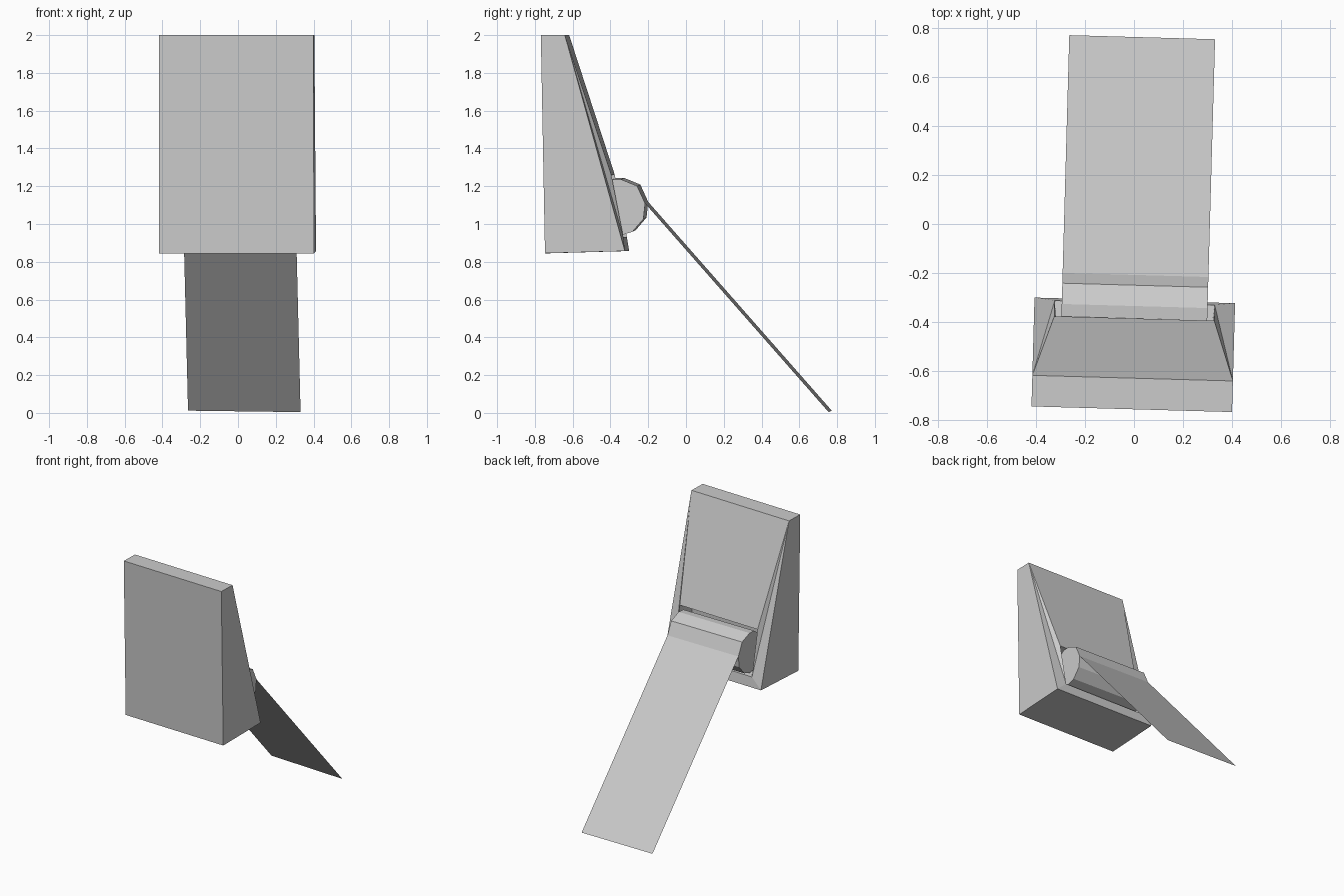
import bpy

if "Cube" in bpy.data.objects:
    bpy.data.objects.remove(bpy.data.objects["Cube"])

YAW = -0.028    # whole model is turned slightly
CX = 0.012      # local centre line
ROLL = -0.013   # slight roll of the hinge and strut


def make(name, verts, faces):
    mesh = bpy.data.meshes.new(name)
    mesh.from_pydata(verts, [], faces)
    mesh.update()
    obj = bpy.data.objects.new(name, mesh)
    obj.rotation_euler.z = YAW
    bpy.context.collection.objects.link(obj)
    return obj


def rect(half_w, bottom, top):
    """Four corners of a symmetric panel; bottom and top are (y, z)."""
    return [(CX + sx * half_w, y, z)
            for sx, (y, z) in ((-1, bottom), (1, bottom), (1, top), (-1, top))]


# Wedge body: front panel, back outline, socket rim and socket floor
rings = [
    rect(0.41, (-0.735, 0.845), (-0.757, 2.0)),
    rect(0.41, (-0.312, 0.857), (-0.63, 2.0)),
    rect(0.327, (-0.322, 0.93), (-0.386, 1.26)),
    rect(0.31, (-0.50, 0.95), (-0.50, 1.24)),
]
verts = [v for ring in rings for v in ring]
faces = [(0, 1, 2, 3), (15, 14, 13, 12)]
for r in range(3):
    a, b = r * 4, r * 4 + 4
    for i in range(4):
        j = (i + 1) % 4
        if r == 1 and i % 2:
            # bent side rims, folded from the top corner to the socket
            top, low = (2, 1) if i == 1 else (3, 0)
            t1 = (a + low, b + low, a + top)
            t2 = (b + low, b + top, a + top)
            faces += [t1[::-1], t2[::-1]] if i == 1 else [t1, t2]
        else:
            faces.append((a + j, a + i, b + i, b + j))
make("wedge_body", verts, faces)

# Faceted hinge barrel sitting in the socket
profile = [(-0.387, 1.238), (-0.335, 1.24), (-0.25, 1.205), (-0.208, 1.113),
           (-0.217, 1.03), (-0.275, 0.963), (-0.34, 0.942), (-0.40, 0.96),
           (-0.46, 1.02), (-0.48, 1.10), (-0.45, 1.19)]
n = len(profile)
HW = 0.298
verts = [(CX + s * HW, y, z + ROLL * s * HW) for s in (-1, 1) for y, z in profile]
faces = [tuple(range(n))[::-1], tuple(range(n, 2 * n))]
faces += [(i, (i + 1) % n, n + (i + 1) % n, n + i) for i in range(n)]
make("hinge_barrel", verts, faces)

# Thin support strut sloping down to the ground
strut = [(x, y, z - ROLL * 0.0 + ROLL * (x - CX))
         for x, y, z in rect(HW, (0.764, 0.004 + 0.004), (-0.208, 1.113))]
make("support_strut", strut, [(0, 1, 2, 3)])
